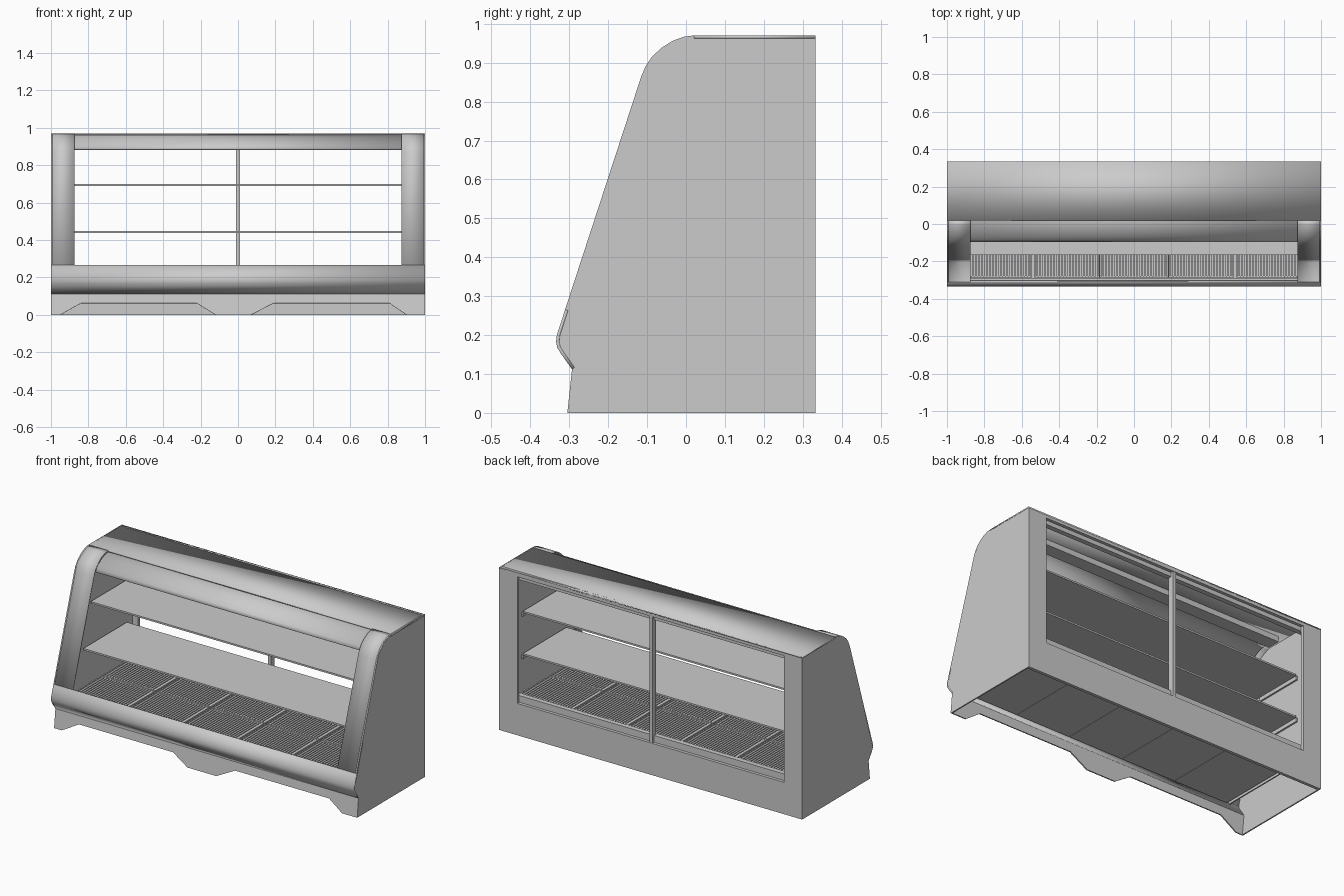
import bpy, bmesh
from mathutils import Vector

if "Cube" in bpy.data.objects:
    bpy.data.objects.remove(bpy.data.objects["Cube"])

T = 0.008      # sheet thickness
WIN = 0.873    # half width of window
WALL = 0.915   # half width of interior


def finish(name, bm, solid=0.0, smooth=False):
    me = bpy.data.meshes.new(name)
    bm.to_mesh(me)
    bm.free()
    ob = bpy.data.objects.new(name, me)
    bpy.context.collection.objects.link(ob)
    if solid:
        m = ob.modifiers.new("thickness", 'SOLIDIFY')
        m.thickness = solid
        m.offset = -1
    if smooth:
        bpy.ops.object.select_all(action='DESELECT')
        ob.select_set(True)
        bpy.context.view_layer.objects.active = ob
        bpy.ops.object.shade_smooth_by_angle(angle=0.5)
    return ob


def add_box(bm, x0, x1, y0, y1, z0, z1):
    vs = bmesh.ops.create_cube(bm, size=1)["verts"]
    for v in vs:
        v.co = Vector((x0 + (v.co.x + .5) * (x1 - x0),
                       y0 + (v.co.y + .5) * (y1 - y0),
                       z0 + (v.co.z + .5) * (z1 - z0)))


def boxes(name, items):
    bm = bmesh.new()
    for it in items:
        add_box(bm, *it)
    return finish(name, bm)


def sheet(name, prof, x0, x1, solid=T):
    # sheet swept along x from a (y, z) profile
    bm = bmesh.new()
    rows = [(bm.verts.new((x0, y, z)), bm.verts.new((x1, y, z))) for y, z in prof]
    for (a, b), (d, c) in zip(rows, rows[1:]):
        bm.faces.new((a, b, c, d))
    return finish(name, bm, solid, True)


def plate(name, prof, x0, x1):
    # flat plate with a (y, z) outline
    bm = bmesh.new()
    f = bm.faces.new([bm.verts.new((x0, y, z)) for y, z in prof])
    ext = bmesh.ops.extrude_face_region(bm, geom=[f])["geom"]
    for v in ext:
        if isinstance(v, bmesh.types.BMVert):
            v.co.x = x1
    bmesh.ops.recalc_face_normals(bm, faces=bm.faces)
    return finish(name, bm)


# side profile, front bottom to back top
lower = [(-.293, .112), (-.322, .153), (-.331, .168), (-.334, .183), (-.332, .2), (-.311, .265)]
upper = [(-.311, .265), (-.115, .865), (-.103, .893), (-.086, .917), (-.062, .939),
         (-.035, .956), (-.005, .967), (.02, .97)]
roof = [(.02, .97), (.333, .97)]

# outer shell
sheet("front_bumper", lower, -1, 1)
sheet("roof_panel", roof, -1, 1)
outline = [(.333, 0), (-.305, 0)] + lower + upper[1:] + [(.333, .97)]
inner = [(.312, .165), (-.318, .165), (-.322, .2), (-.302, .265), (-.107, .862),
         (-.055, .932), (-.005, .957), (.02, .962), (.312, .962)]
for s, side in ((-1, "left"), (1, "right")):
    plate(side + "_end_panel", outline, s, s * (1 - T))
    plate(side + "_inner_wall", inner, s * WALL, s * (WALL + T))
    a, b = sorted((s * WIN, s))
    sheet(side + "_window_pillar", upper, a, b)

# kick plate with two trapezoid cut-outs
kick = [(-1, 0), (-.95, 0), (-.84, .062), (-.22, .062), (-.12, 0), (.07, 0),
        (.19, .062), (.81, .062), (.9, 0), (1, 0), (1, .112), (-1, .112)]
bm = bmesh.new()
bm.faces.new([bm.verts.new((x, -.305 + .107 * z, z)) for x, z in kick])
bm.normal_update()
finish("kick_plate", bm, T)

# back frame around the service opening, with tracks and centre post
boxes("back_frame", [(-1, 1, .315, .333, 0, .19), (-1, 1, .315, .333, .945, .97),
                     (-1, -.88, .315, .333, .19, .945), (.88, 1, .315, .333, .19, .945)])
boxes("door_tracks", [(-WALL, WALL, .285, .315, .165, .23), (-WALL, WALL, .285, .315, .92, .962)])
boxes("centre_post", [(-.01, .01, .295, .33, .19, .945)])

# hood in the top of the window, and light housing behind it
hood = [(-.097, .885), (-.086, .903), (-.07, .92), (-.048, .936), (-.024, .949),
        (0, .957), (.025, .96), (.05, .96)]
sheet("hood", hood, -WIN, WIN, .006)
boxes("light_housing", [(-WIN, WIN, .06, .14, .93, .962)])

# shelves with end brackets
for name, front, z in (("upper_shelf", -.095, .69), ("lower_shelf", -.165, .437)):
    boxes(name, [(-.905, .905, front, .245, z, z + .01)])
    boxes(name + "_brackets", [(s * .91 - .005, s * .91 + .005, front + .04, .245, z - .022, z)
                               for s in (-1, 1)])

# window sill ledge
boxes("sill_ledge", [(-WALL, WALL, -.312, -.288, .225, .235)])

# deck pans, five across
W = 2 * .9 / 5
boxes("deck_pans", [(-.9 + i * W + .001, -.9 + (i + 1) * W - .001, -.315, .312, .165, .175)
                    for i in range(5)])

# slatted racks: frame bars and slats in a grid of five by two
frames, slats = [], []
N = 20
for i in range(5):
    x0, x1 = -.9 + i * W + .005, -.9 + (i + 1) * W - .005
    for y0, y1 in ((-.285, -.003), (.003, .282)):
        frames += [(x0, x0 + .008, y0, y1, .212, .228), (x1 - .008, x1, y0, y1, .212, .228),
                   (x0, x1, y0, y0 + .008, .212, .226), (x0, x1, y1 - .008, y1, .212, .226)]
        p = (x1 - x0 - .016) / N
        for k in range(N):
            c = x0 + .008 + (k + .5) * p
            slats.append((c - .0055, c + .0055, y0, y1, .217, .225))
boxes("rack_frames", frames)
boxes("rack_slats", slats)
